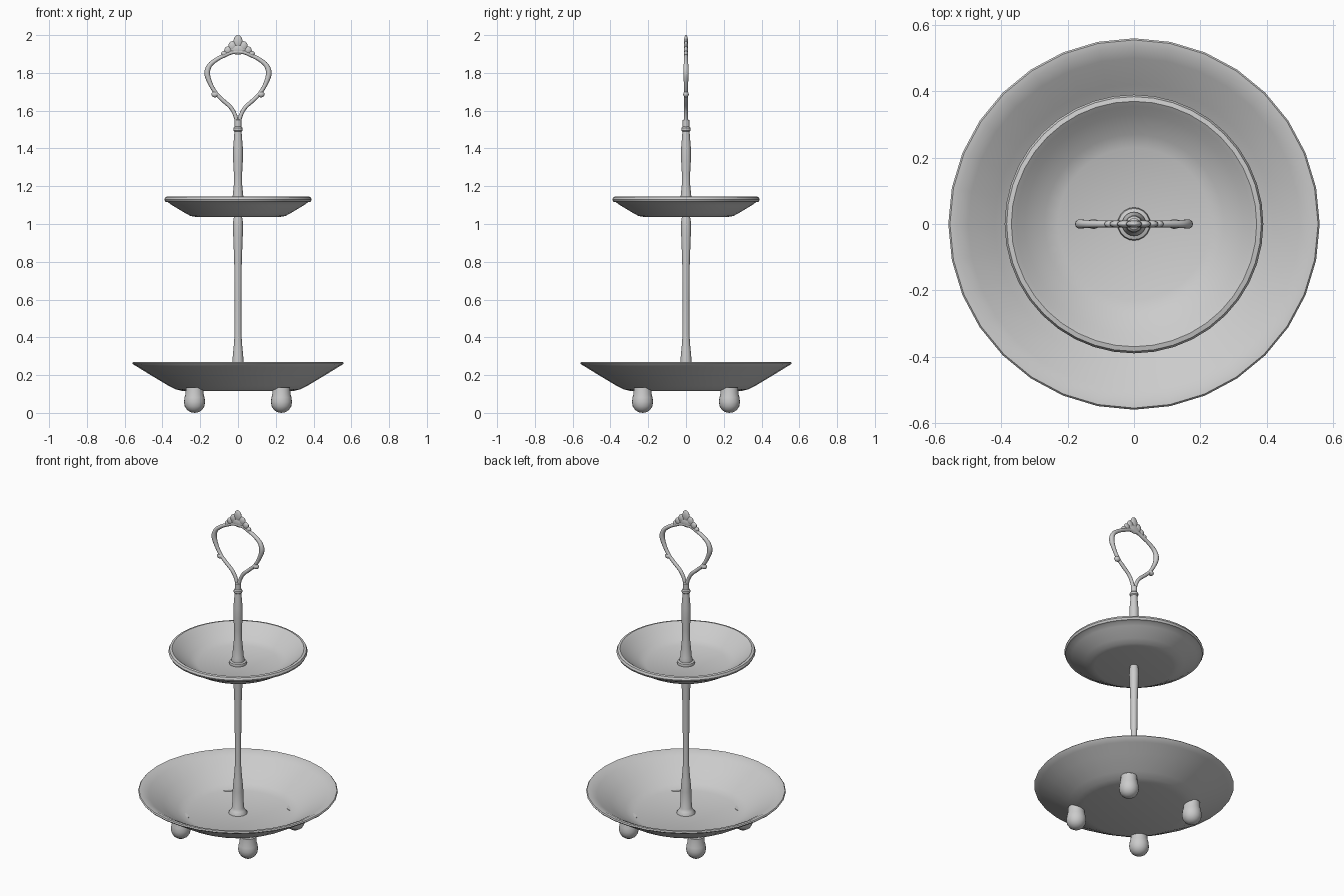
import bpy, bmesh, math
from mathutils import Vector

cube = bpy.data.objects.get("Cube")
if cube:
    bpy.data.objects.remove(cube, do_unlink=True)

grey = bpy.data.materials.new("light grey")
grey.use_nodes = True
grey.diffuse_color = (0.6, 0.6, 0.6, 1)
grey.node_tree.nodes["Principled BSDF"].inputs["Base Color"].default_value = (0.6, 0.6, 0.6, 1)


def finish(name, bm, angle=40):
    bmesh.ops.recalc_face_normals(bm, faces=bm.faces)
    mesh = bpy.data.meshes.new(name)
    bm.to_mesh(mesh)
    bm.free()
    mesh.materials.append(grey)
    ob = bpy.data.objects.new(name, mesh)
    bpy.context.collection.objects.link(ob)
    bpy.ops.object.select_all(action='DESELECT')
    ob.select_set(True)
    bpy.context.view_layer.objects.active = ob
    bpy.ops.object.shade_smooth_by_angle(angle=math.radians(angle))
    return ob


def lathe(name, profile, sides, centre=(0, 0)):
    """Spin a (radius, height) profile about a vertical axis."""
    bm = bmesh.new()
    verts = [bm.verts.new((r, 0, z)) for r, z in profile]
    edges = [bm.edges.new(pair) for pair in zip(verts, verts[1:])]
    bmesh.ops.spin(bm, geom=verts + edges, axis=(0, 0, 1), cent=(0, 0, 0),
                   angle=math.tau, steps=sides)
    bmesh.ops.remove_doubles(bm, verts=bm.verts, dist=1e-4)
    bmesh.ops.translate(bm, verts=bm.verts, vec=(*centre, 0))
    return finish(name, bm)


def smooth_path(points, steps=5):
    """Catmull-Rom curve through the points."""
    p = [Vector(q) for q in points]
    p = [2 * p[0] - p[1]] + p + [2 * p[-1] - p[-2]]
    out = []
    for a, b, c, d in zip(p, p[1:], p[2:], p[3:]):
        for i in range(steps):
            t = i / steps
            out.append(0.5 * (2 * b + (c - a) * t + (2 * a - 5 * b + 4 * c - d) * t * t
                              + (3 * b - a - 3 * c + d) * t ** 3))
    return out + [p[-2]]


# Plates: underside, rolled rim, then the dished top
lathe("lower_plate", [(0, .115), (.29, .115), (.33, .125), (.37, .145), (.47, .205),
                      (.53, .242), (.555, .257), (.56, .264), (.555, .27), (.535, .268),
                      (.50, .25), (.42, .20), (.34, .15), (.29, .132), (0, .13)], 32)
lathe("upper_plate", [(0, 1.037), (.22, 1.037), (.25, 1.042), (.28, 1.058), (.35, 1.10),
                      (.37, 1.115), (.384, 1.118), (.39, 1.13), (.384, 1.143),
                      (.37, 1.146), (.355, 1.135), (.33, 1.113), (.27, 1.075),
                      (.23, 1.058), (0, 1.052)], 40)

# Ball feet
for side, x in (("right", -.23), ("left", .23)):
    for end, y in (("front", -.23), ("back", .23)):
        profile = [(0, 0), (.022, .004), (.04, .016), (.052, .035), (.056, .058),
                   (.053, .082), (.048, .10), (.046, .135), (0, .135)]
        lathe(f"{end}_{side}_foot", profile, 20, (x, y))

# Turned stems with their collars
lathe("lower_stem", [(0, .125), (.052, .125), (.052, .135), (.04, .15), (.033, .165),
                     (.03, .27), (.027, .31), (.022, .36), (.018, .42), (.018, .6),
                     (.02, .8), (.025, .93), (.027, .98), (.025, 1.02), (.021, 1.04),
                     (0, 1.04)], 20)
lathe("upper_stem", [(0, 1.05), (.047, 1.05), (.05, 1.058), (.047, 1.068), (.036, 1.072),
                     (.036, 1.085), (.032, 1.10), (.028, 1.15), (.022, 1.21), (.022, 1.27),
                     (.026, 1.34), (.026, 1.40), (.021, 1.46), (.019, 1.49), (.024, 1.495),
                     (.024, 1.508), (.018, 1.515), (.018, 1.55), (0, 1.56)], 20)

# Looped handle, one swept tube per side
loop = [(.008, 0, 1.51), (.01, 0, 1.56), (.035, 0, 1.613), (.08, 0, 1.655),
        (.115, 0, 1.69), (.145, 0, 1.74), (.163, 0, 1.795), (.15, 0, 1.84),
        (.11, 0, 1.873), (.07, 0, 1.893), (.035, 0, 1.908), (0, 0, 1.912)]
for side, sign in (("right", -1), ("left", 1)):
    path = smooth_path([(sign * x, y, z) for x, y, z in loop])
    bm = bmesh.new()
    rings = []
    for i, c in enumerate(path):
        t = (path[min(i + 1, len(path) - 1)] - path[max(i - 1, 0)]).normalized()
        n = Vector((-t.z, 0, t.x))
        swell = .0105 + .0045 * math.exp(-((c.z - 1.80) / .05) ** 2)
        rings.append([bm.verts.new(c + swell * (n * math.cos(a) + Vector((0, math.sin(a), 0))))
                      for a in (math.tau * k / 10 for k in range(10))])
    for r, s in zip(rings, rings[1:]):
        for k in range(10):
            bm.faces.new((r[k], r[k - 1], s[k - 1], s[k]))
    bm.faces.new(rings[0])
    bm.faces.new(rings[-1])
    finish(f"{side}_handle_loop", bm)

    # Small leaf bud on the outside of the loop
    bm = bmesh.new()
    bmesh.ops.create_uvsphere(bm, u_segments=14, v_segments=8, radius=1)
    for v in bm.verts:
        v.co = Vector((sign * .122 + v.co.x * .019, v.co.y * .015, 1.686 + v.co.z * .016))
    finish(f"{side}_handle_bud", bm)

# Scalloped crown: a fan of overlapping flattened lobes
lobes = [(0, 1.965, .024, .035), (.029, 1.942, .022, .026), (.053, 1.92, .02, .021),
         (.073, 1.902, .016, .014), (0, 1.925, .05, .028)]
for i, (x, z, w, h) in enumerate(lobes):
    for sign in ((1,) if x == 0 else (1, -1)):
        bm = bmesh.new()
        bmesh.ops.create_uvsphere(bm, u_segments=16, v_segments=10, radius=1)
        for v in bm.verts:
            v.co = Vector((sign * x + v.co.x * w, v.co.y * .011, z + v.co.z * h))
        label = "middle" if x == 0 else ("left" if sign > 0 else "right")
        finish(f"{label}_crown_lobe_{i + 1}", bm)
